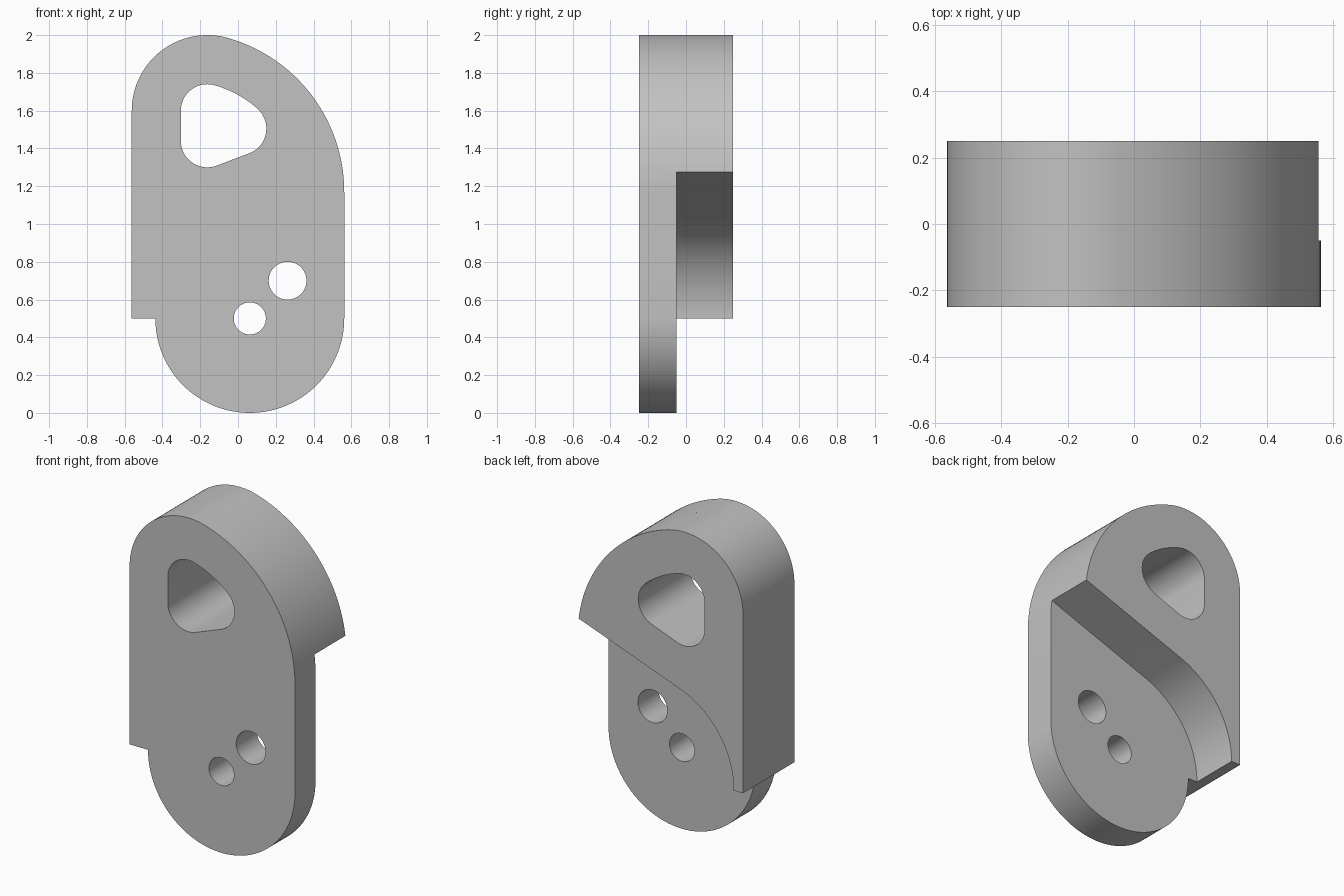
import bpy
import bmesh
from math import sin, cos, radians, degrees, atan2, acos, hypot
from mathutils import Vector

cube = bpy.data.objects.get("Cube")
if cube:
    bpy.data.objects.remove(cube, do_unlink=True)

# Single grey material
grey = bpy.data.materials.new("plain grey")
grey.use_nodes = True
GREY = (0.54, 0.54, 0.54, 1)
grey.diffuse_color = GREY
grey.node_tree.nodes["Principled BSDF"].inputs["Base Color"].default_value = GREY


def arc(center, radius, start, end, step=2.5):
    """Points along an arc in the xz plane, angles in degrees."""
    count = max(2, round(abs(end - start) / step))
    angles = [radians(start + (end - start) * i / count) for i in range(count + 1)]
    return [(center[0] + radius * cos(a), center[1] + radius * sin(a)) for a in angles]


def direction(a, b):
    return degrees(atan2(b[1] - a[1], b[0] - a[0]))


def prism(name, profile, front, back):
    """Extrude an xz profile from y = front to y = back."""
    bm = bmesh.new()
    face = bm.faces.new([bm.verts.new((x, front, z)) for x, z in profile])
    moved = bmesh.ops.extrude_face_region(bm, geom=[face])["geom"]
    verts = [v for v in moved if isinstance(v, bmesh.types.BMVert)]
    bmesh.ops.translate(bm, verts=verts, vec=Vector((0, back - front, 0)))
    bmesh.ops.remove_doubles(bm, verts=bm.verts, dist=1e-5)
    bmesh.ops.recalc_face_normals(bm, faces=bm.faces)
    mesh = bpy.data.meshes.new(name)
    bm.to_mesh(mesh)
    bm.free()
    mesh.materials.append(grey)
    obj = bpy.data.objects.new(name, mesh)
    bpy.context.collection.objects.link(obj)
    return obj


def cut(target, cutter):
    """Subtract the cutter, then discard it."""
    cutter.hide_render = True
    mod = target.modifiers.new("cut", "BOOLEAN")
    mod.operation = "DIFFERENCE"
    mod.solver = "EXACT"
    mod.object = cutter
    bpy.ops.object.modifier_apply(modifier=mod.name)
    bpy.data.objects.remove(cutter, do_unlink=True)


HALF = 0.5625            # half width
FRONT, STEP, BACK = -0.25, -0.05, 0.25
foot = (0.0625, 0.5)     # centre of the rounded lower end
crown = (-0.1625, 1.6)   # centre of the small top rounding
sweep_z, sweep_r = 1.17, 0.847
sweep = (HALF - sweep_r, sweep_z)  # centre of the large right rounding
join = direction(sweep, crown)

# Main body outline, counter-clockwise from the notch
outline = ([(-HALF, 0.5)] + arc(foot, 0.5, 180, 360)
           + arc(sweep, sweep_r, 0, join)
           + arc(crown, 0.4, join, 180))
body = prism("bracket_body", outline, FRONT, BACK)
bpy.context.view_layer.objects.active = body
body.select_set(True)

# Rounded triangular window
low, side, r = (crown[0], 1.44), (0.01, 1.505), 0.14
turn = direction(sweep, side)
slope = direction(low, side) - 90
window = (arc(low, r, 180, 360 + slope, 5) + arc(side, r, slope, turn, 5)
          + arc(sweep, sweep_r - 0.26, turn, join)
          + arc(crown, r, join, 180, 5))
cut(body, prism("window_cutter", window, -0.5, 0.5))

# Two round holes
for center, radius in ((foot, 0.085), ((0.2625, 0.7), 0.1)):
    cut(body, prism("hole_cutter", arc(center, radius, 0, 360, 5)[:-1], -0.5, 0.5))

# Stepped relief behind the lower end: arc running into a tangent ramp
relief_r, corner = 0.5625, (0.5535, 1.275)
reach = hypot(corner[0] - foot[0], corner[1] - foot[1])
tangent = direction(foot, corner) + degrees(acos(relief_r / reach))
curve = arc(foot, relief_r, 180, tangent)
end = curve[-1]
ramp_end = tuple(e + (c - e) * 1.5 for e, c in zip(end, corner))
relief = curve + [ramp_end, (ramp_end[0], -0.3), (curve[0][0], -0.3)]
cut(body, prism("relief_cutter", relief, STEP, 0.5))

bpy.ops.object.shade_smooth_by_angle(angle=radians(25))
